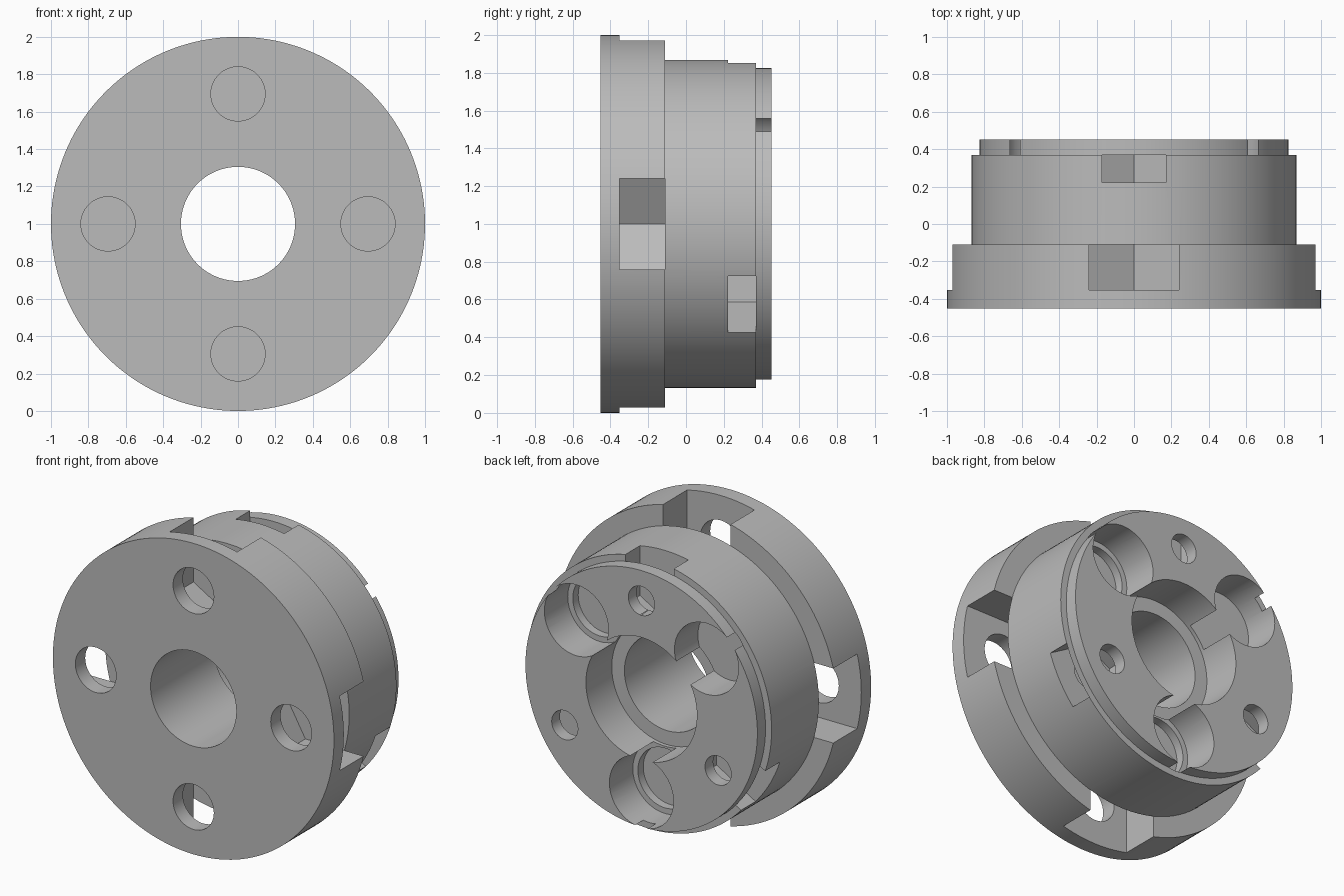
import bpy, bmesh, math

cube = bpy.data.objects.get("Cube")
if cube:
    bpy.data.objects.remove(cube, do_unlink=True)

FRONT, BACK = -0.453, 0.453
FLANGE_BACK, DRUM_BACK = -0.11, 0.37
CENTRE_Z = 1.0

metal = bpy.data.materials.new("plain grey")
metal.use_nodes = True
grey = (0.5, 0.5, 0.5, 1)
metal.diffuse_color = grey
metal.node_tree.nodes["Principled BSDF"].inputs["Base Color"].default_value = grey


def finish(name, bm):
    bmesh.ops.recalc_face_normals(bm, faces=bm.faces)
    mesh = bpy.data.meshes.new(name)
    bm.to_mesh(mesh)
    bm.free()
    mesh.materials.append(metal)
    obj = bpy.data.objects.new(name, mesh)
    bpy.context.collection.objects.link(obj)
    return obj


def lathe(name, profile, steps=160):
    """Revolve closed (radius, y) outline around the hub axis."""
    bm = bmesh.new()
    rings = []
    for i in range(steps):
        a = 2 * math.pi * i / steps
        rings.append([bm.verts.new((r * math.cos(a), y, CENTRE_Z + r * math.sin(a)))
                      for r, y in profile])
    n = len(profile)
    for i in range(steps):
        a, b = rings[i], rings[(i + 1) % steps]
        for j in range(n):
            k = (j + 1) % n
            bm.faces.new((a[j], a[k], b[k], b[j]))
    return finish(name, bm)


def prism(name, outline, degrees, y0, y1):
    """Extrude (outward, sideways) outline along y, turned to an angle on the hub."""
    c, s = math.cos(math.radians(degrees)), math.sin(math.radians(degrees))
    bm = bmesh.new()
    ends = [[bm.verts.new((u * c - v * s, y, CENTRE_Z + u * s + v * c))
             for u, v in outline] for y in (y0, y1)]
    for ring in ends:
        bm.faces.new(ring)
    n = len(outline)
    for j in range(n):
        k = (j + 1) % n
        bm.faces.new((ends[0][j], ends[0][k], ends[1][k], ends[1][j]))
    return finish(name, bm)


def circle(distance, radius, steps=64):
    return [(distance + radius * math.cos(2 * math.pi * i / steps),
             radius * math.sin(2 * math.pi * i / steps)) for i in range(steps)]


def nut_slot(distance, half):
    """Hexagon pointing at the axis, with flat walls running outwards."""
    side = half / math.sqrt(3)
    return [(distance - 2 * side, 0), (distance - side, -half), (1.2, -half),
            (1.2, half), (distance - side, half)]


def cut(target, cutter):
    cutter.hide_render = True
    mod = target.modifiers.new("cut", 'BOOLEAN')
    mod.operation = 'DIFFERENCE'
    mod.solver = 'EXACT'
    mod.object = cutter
    bpy.context.view_layer.objects.active = target
    bpy.ops.object.modifier_apply(modifier=mod.name)
    bpy.data.objects.remove(cutter, do_unlink=True)


# Stepped hub: flange, drum, rear rim, and a counterbored centre hole
hub = lathe("flanged_hub", [
    (0.305, FRONT), (1.0, FRONT), (1.0, FLANGE_BACK), (0.868, FLANGE_BACK),
    (0.868, DRUM_BACK), (0.825, DRUM_BACK), (0.825, BACK),
    (0.395, BACK), (0.395, 0.19), (0.305, 0.19)])

# Four flange bolt holes with nut slots open at the edge
for angle in (0, 90, 180, 270):
    cut(hub, prism("nut_slot_cutter", nut_slot(0.695, 0.24), angle, -0.353, FLANGE_BACK))
    cut(hub, prism("bolt_hole_cutter", circle(0.695, 0.145), angle, FRONT - 0.1, -0.2))

# Three rear bolt holes with smaller nut slots
for angle in (90, 210, 330):
    cut(hub, prism("rear_slot_cutter", nut_slot(0.63, 0.172), angle, 0.222, DRUM_BACK))
    cut(hub, prism("rear_hole_cutter", circle(0.63, 0.093), angle, 0.12, BACK + 0.1))

# Three round stepped pockets breaking into the rim and the counterbore
for angle in (39.5, 140.5, 270):
    cut(hub, prism("pocket_cutter", circle(0.6, 0.228), angle, 0.215, BACK + 0.1))
    cut(hub, prism("pocket_step_cutter", circle(0.6, 0.192), angle, 0.16, 0.3))

# Smooth round walls, crisp edges
bpy.ops.object.select_all(action='DESELECT')
hub.select_set(True)
bpy.context.view_layer.objects.active = hub
bpy.ops.object.shade_smooth_by_angle(angle=math.radians(30))
